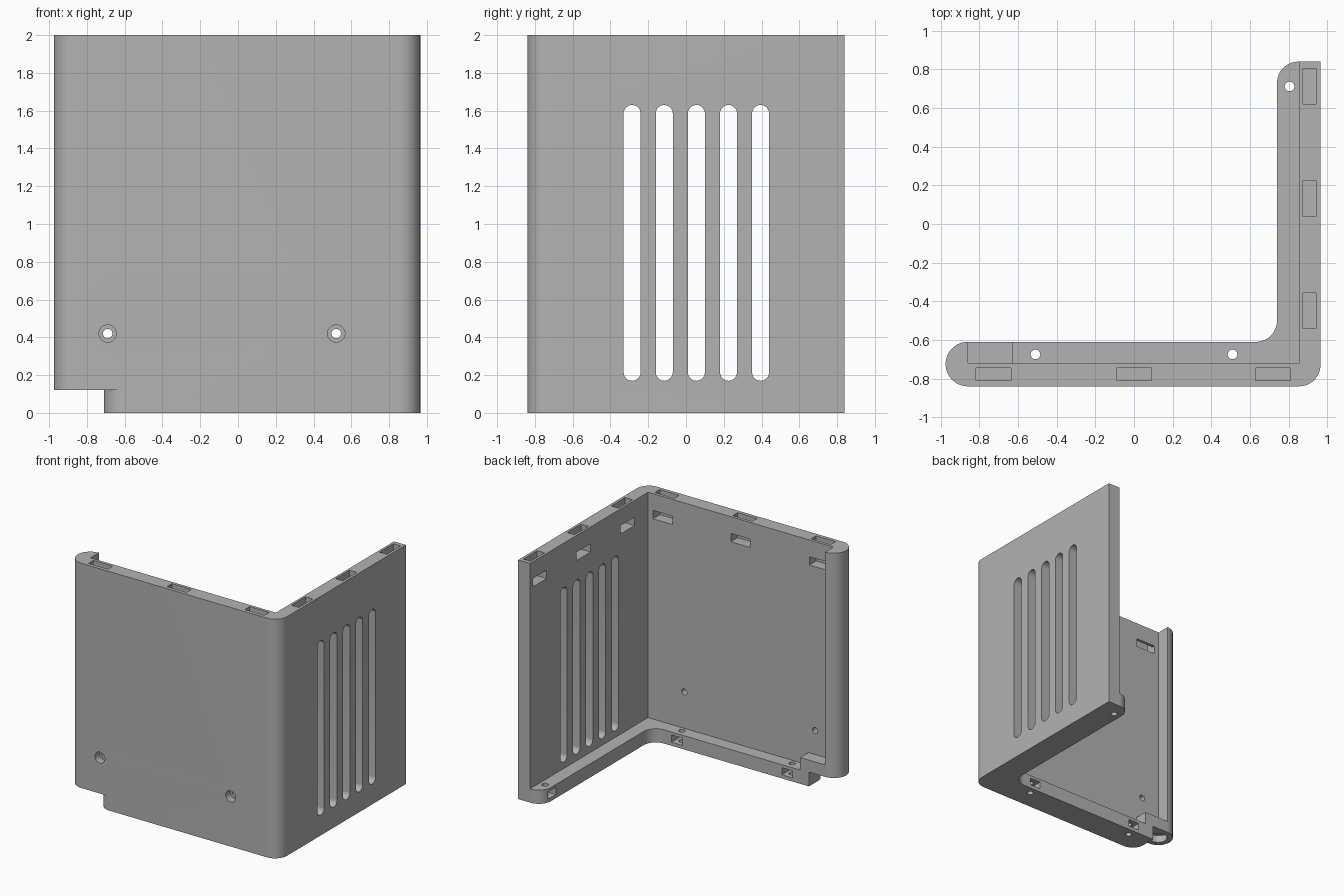
import bpy, bmesh, math

if "Cube" in bpy.data.objects:
    bpy.data.objects.remove(bpy.data.objects["Cube"], do_unlink=True)

gray = bpy.data.materials.new("plain gray")
gray.use_nodes = True
color = (0.45, 0.45, 0.45, 1)
gray.diffuse_color = color
gray.node_tree.nodes["Principled BSDF"].inputs["Base Color"].default_value = color


def arc(cx, cy, r, start, end, steps=16):
    """Points along a circular arc, angles in degrees."""
    angles = [math.radians(start + (end - start) * i / steps) for i in range(steps + 1)]
    return [(cx + r * math.cos(a), cy + r * math.sin(a)) for a in angles]


def extrude(name, profile, low, high, axis="z"):
    """Extrude a profile along z (xy profile), x (yz) or y (xz)."""
    place = {"z": lambda a, b, c: (a, b, c),
             "x": lambda a, b, c: (c, a, b),
             "y": lambda a, b, c: (a, c, b)}[axis]
    bm = bmesh.new()
    base = [bm.verts.new(place(a, b, low)) for a, b in profile]
    face = bm.faces.new(base)
    top = bmesh.ops.extrude_face_region(bm, geom=[face])["geom"]
    for v in top:
        if isinstance(v, bmesh.types.BMVert):
            v.co["xyz".index(axis)] = high
    bmesh.ops.recalc_face_normals(bm, faces=bm.faces)
    mesh = bpy.data.meshes.new(name)
    bm.to_mesh(mesh)
    bm.free()
    mesh.materials.append(gray)
    obj = bpy.data.objects.new(name, mesh)
    bpy.context.collection.objects.link(obj)
    return obj


def box(name, x, y, z):
    return extrude(name, [(x[0], y[0]), (x[1], y[0]), (x[1], y[1]), (x[0], y[1])], *z)


def circle(cx, cy, r):
    return arc(cx, cy, r, 0, 360, 32)[:-1]


def combine(tool, operation):
    """Apply a boolean to the shell and remove the tool."""
    mod = shell.modifiers.new("join", "BOOLEAN")
    mod.object, mod.operation, mod.solver = tool, operation, "EXACT"
    bpy.context.view_layer.objects.active = shell
    bpy.ops.object.modifier_apply(modifier=mod.name)
    bpy.data.objects.remove(tool, do_unlink=True)


def cut(tool):
    combine(tool, "DIFFERENCE")


# Two walls with a rounded outer corner and a rounded post at the free end
R = 0.115
walls = (arc(0.855, -0.73, 0.11, -90, 0)
         + [(0.965, 0.84), (0.855, 0.84), (0.855, -0.72), (-0.86, -0.72), (-0.86, -0.61)]
         + arc(-0.86, -0.725, R, 95, 265, 28) + [(-0.86, -0.84)])
shell = extrude("corner_shell", walls, 0, 2)

# Bottom flange with a filleted inner corner, and a raised block beside the post
flange = ([(-0.8, -0.78), (0.91, -0.78), (0.91, 0.84)]
          + arc(0.85, 0.73, 0.11, 90, 180)
          + arc(0.63, -0.5, 0.11, 0, -90) + [(-0.8, -0.61)])
combine(extrude("bottom_flange", flange, 0, 0.115), "UNION")
combine(box("raised_block", (-0.86, -0.63), (-0.76, -0.61), (0.02, 0.22)), "UNION")

# Notch below the post, leaving a rounded flange end
notch = ([(-1.1, -1), (-0.6, -1)] + arc(-0.6, -0.73, 0.11, 270, 180)
         + [(-0.71, -0.5), (-1.1, -0.5)])
cut(extrude("notch", notch, -0.1, 0.12))
cut(extrude("post_socket", circle(-0.86, -0.725, 0.07), 0.05, 0.18))

# Ventilation slots
for i in range(5):
    y = -0.285 + 0.17 * i
    slot = arc(y, 1.585, 0.045, 0, 180) + arc(y, 0.215, 0.045, 180, 360)
    cut(extrude("vent_slot", slot, 0.8, 1.1, "x"))

# Clip pockets in the top edge, opening through windows on the inside
for x in (-0.727, 0, 0.72):
    span = (x - 0.09, x + 0.09)
    cut(box("clip_pocket", span, (-0.81, -0.745), (1.79, 2.1)))
    cut(box("clip_window", span, (-0.78, -0.65), (1.79, 1.86)))
for y in (-0.45, 0.132, 0.712):
    span = (y - 0.092, y + 0.092)
    cut(box("clip_pocket", (0.875, 0.943), span, (1.79, 2.1)))
    cut(box("clip_window", (0.8, 0.91), span, (1.79, 1.86)))

# Counterbored screw holes through the front wall
for x in (-0.69, 0.52):
    cut(extrude("screw_hole", circle(x, 0.42, 0.025), -1, -0.65, "y"))
    cut(extrude("counterbore", circle(x, 0.42, 0.046), -1, -0.78, "y"))

# Flange screw holes with square nut pockets on the inner face
for x, y in ((-0.51, -0.675), (0.51, -0.675), (0.805, 0.712)):
    cut(extrude("flange_hole", circle(x, y, 0.025), -0.1, 0.16))
    if y < 0:
        cut(box("nut_pocket", (x - 0.05, x + 0.05), (-0.72, -0.55), (0.03, 0.09)))
    else:
        cut(box("nut_pocket", (0.7, 0.85), (y - 0.05, y + 0.05), (0.03, 0.09)))

# Smooth the curved faces while keeping edges crisp
bpy.ops.object.select_all(action="DESELECT")
shell.select_set(True)
bpy.context.view_layer.objects.active = shell
bpy.ops.object.shade_smooth_by_angle(angle=math.radians(30))
